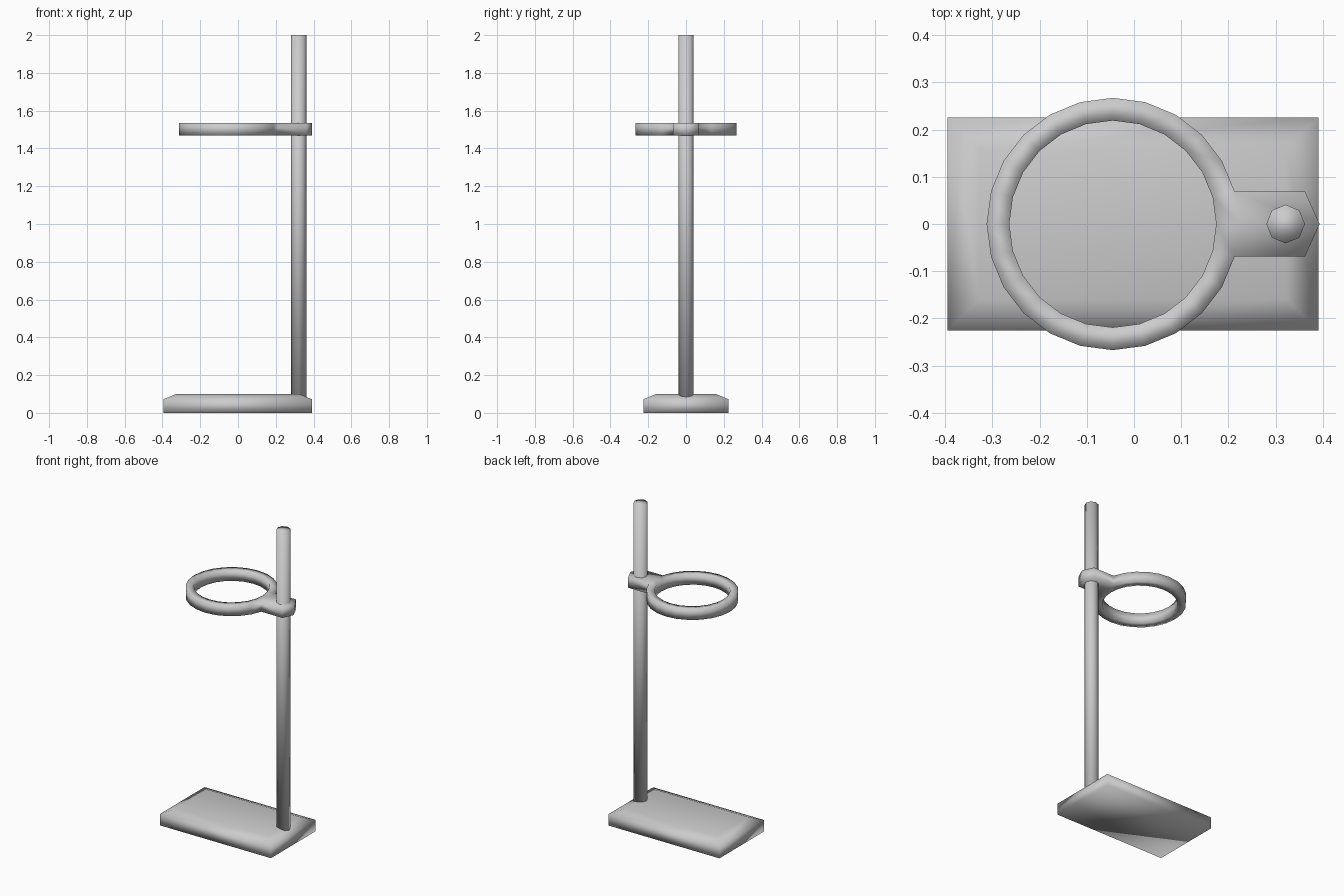
import bpy, bmesh
from math import cos, sin, pi

if "Cube" in bpy.data.objects:
    bpy.data.objects.remove(bpy.data.objects["Cube"])


def finish(name, bm):
    bmesh.ops.recalc_face_normals(bm, faces=bm.faces)
    for f in bm.faces:
        f.smooth = True
    me = bpy.data.meshes.new(name)
    bm.to_mesh(me)
    bm.free()
    ob = bpy.data.objects.new(name, me)
    bpy.context.collection.objects.link(ob)
    return ob


def loft(name, loops):
    """Skin a stack of closed loops and cap both ends."""
    bm = bmesh.new()
    rings = [[bm.verts.new(p) for p in loop] for loop in loops]
    n = len(rings[0])
    for a, b in zip(rings, rings[1:]):
        for i in range(n):
            j = (i + 1) % n
            bm.faces.new((a[i], a[j], b[j], b[i]))
    bm.faces.new(rings[0])
    bm.faces.new(rings[-1])
    return finish(name, bm)


def rect(inset, z):
    x0, x1, y = -0.395 + inset, 0.391 - inset, 0.226 - inset
    return [(x0, -y, z), (x1, -y, z), (x1, y, z), (x0, y, z)]


def octagon(r, z):
    return [(0.321 + r * cos(i * pi / 4), r * sin(i * pi / 4), z) for i in range(8)]


# Base plate with sloped top rim
loft("base_plate", [rect(0, 0), rect(0, 0.072), rect(0.068, 0.1)])

# Upright octagonal rod
loft("upright_rod", [octagon(0.041, 0.08), octagon(0.041, 2.0)])

# Support ring: 24-sided square-section hoop
SEG, CX, Z0, Z1 = 24, -0.045, 1.469, 1.535
bm = bmesh.new()
section = [(0.219, Z0), (0.267, Z0), (0.267, Z1), (0.219, Z1)]
hoop = [[bm.verts.new((CX + r * cos(a), r * sin(a), z)) for r, z in section]
        for a in (2 * pi * i / SEG for i in range(SEG))]
arm_faces = []
for i in range(SEG):
    a, b = hoop[i], hoop[(i + 1) % SEG]
    for k in range(4):
        m = (k + 1) % 4
        f = bm.faces.new((a[k], a[m], b[m], b[k]))
        if k == 1 and i in (0, SEG - 1):
            arm_faces.append(f)
bmesh.ops.recalc_face_normals(bm, faces=bm.faces)

# Clamp arm extruded from the two outer faces nearest the rod
ext = bmesh.ops.extrude_face_region(bm, geom=arm_faces)
for v in ext["geom"]:
    if isinstance(v, bmesh.types.BMVert):
        v.co.x = 0.393 if abs(v.co.y) < 0.01 else 0.362
bmesh.ops.delete(bm, geom=[f for f in arm_faces if f.is_valid], context="FACES")
bm.edges.index_update()
bmesh.ops.delete(bm, geom=[e for e in bm.edges if not e.link_faces], context="EDGES")
finish("support_ring", bm)
